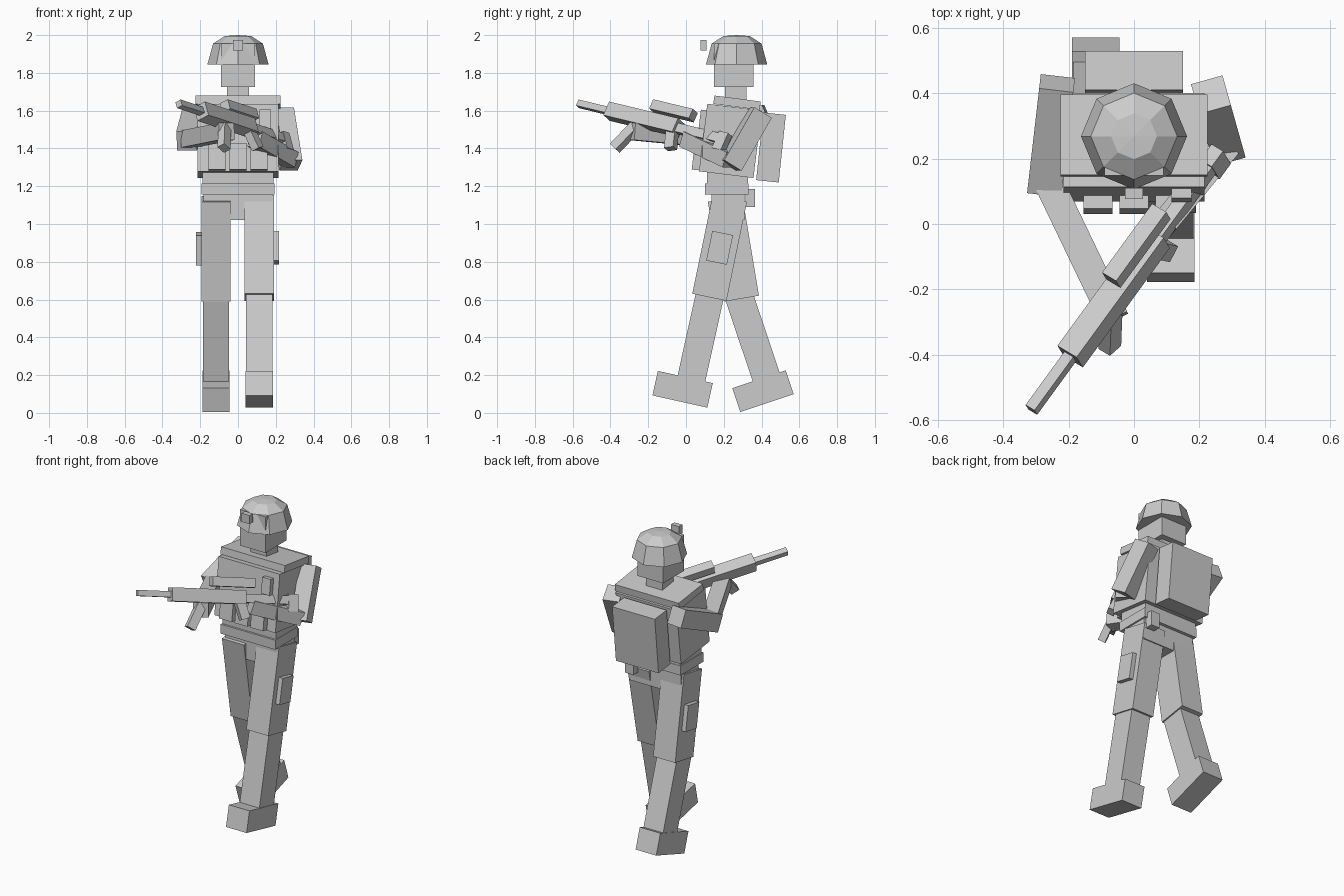
import bpy, bmesh
from math import radians, cos, sin
from mathutils import Matrix, Vector

if "Cube" in bpy.data.objects:
    bpy.data.objects.remove(bpy.data.objects["Cube"], do_unlink=True)

grey = bpy.data.materials.new("plain_grey")
grey.use_nodes = True
GREY = (0.6, 0.6, 0.6, 1)
grey.diffuse_color = GREY
grey.node_tree.nodes["Principled BSDF"].inputs["Base Color"].default_value = GREY


def finish(name, bm):
    mesh = bpy.data.meshes.new(name)
    bmesh.ops.recalc_face_normals(bm, faces=bm.faces)
    bm.to_mesh(mesh)
    bm.free()
    mesh.materials.append(grey)
    obj = bpy.data.objects.new(name, mesh)
    bpy.context.collection.objects.link(obj)
    return obj


def box(name, centre, size, frame=Matrix()):
    """Box with given centre and size, inside a local frame."""
    bm = bmesh.new()
    bmesh.ops.create_cube(bm, size=1, matrix=frame @ Matrix.Translation(centre) @ Matrix.Diagonal((*size, 1)))
    return finish(name, bm)


def pitched(centre, degrees):
    return Matrix.Translation(centre) @ Matrix.Rotation(radians(degrees), 4, 'X')


def limb(name, start, end, width, depth):
    """Box running from one joint to the next."""
    start, end = Vector(start), Vector(end)
    axis = (end - start).normalized()
    side = axis.cross(Vector((0, 0, 1))).normalized()
    up = side.cross(axis)
    frame = Matrix((side, up, axis)).transposed().to_4x4()
    frame.translation = (start + end) / 2
    return box(name, (0, 0, 0), (width, depth, (end - start).length), frame)


# Head, neck and faceted helmet
box("head", (0, 0.253, 1.84), (0.18, 0.21, 0.23))
box("neck", (0, 0.263, 1.70), (0.115, 0.115, 0.1), Matrix())
bm = bmesh.new()
rings = []
for radius, z in ((0.162, 1.845), (0.132, 1.955), (0.07, 1.995)):
    rings.append([bm.verts.new((radius * cos(radians(45 * i)), 0.268 + radius * sin(radians(45 * i)), z))
                  for i in range(8)])
apex = bm.verts.new((0, 0.268, 2.0))
bm.faces.new(rings[0])
for i in range(8):
    j = (i + 1) % 8
    for low, high in zip(rings, rings[1:]):
        bm.faces.new((low[i], low[j], high[j], high[i]))
    bm.faces.new((rings[-1][i], rings[-1][j], apex))
finish("helmet", bm)
box("helmet_mount", (0, 0.093, 1.947), (0.055, 0.033, 0.055))

# Torso, leaning slightly back
torso = pitched((0, 0.235, 1.44), -7)
box("vest", (0, 0, 0), (0.43, 0.29, 0.36), torso)
box("shoulder_yoke", (0, 0, 0), (0.45, 0.247, 0.045), pitched((0, 0.27, 1.642), -7.4))
for i, x in enumerate((-0.11, 0, 0.11)):
    box(f"pouch_{i + 1}", (x, -0.16, -0.105), (0.09, 0.05, 0.14), torso)
box("radio", (0.145, -0.155, 0.095), (0.06, 0.04, 0.1), torso)
box("backpack", (0, 0, 0), (0.3, 0.12, 0.36), pitched((0, 0.45, 1.405), -6))

# Waist
box("abdomen", (0, 0.22, 1.235), (0.375, 0.215, 0.09))
box("belt", (0, 0.215, 1.185), (0.385, 0.23, 0.06))
box("belt_pouch", (0.145, 0.34, 1.137), (0.06, 0.05, 0.095))
box("hips", (0, 0.222, 1.09), (0.365, 0.175, 0.14))

# Striding legs: side, thigh, shin and boot centres (y, z) and their pitch
legs = (
    ("left", 0.1125, (0.178, 0.874), -11.7, (0.076, 0.395), -12.5, (-0.018, 0.125)),
    ("right", -0.1165, (0.251, 0.869), 9.5, (0.354, 0.4), 18.5, (0.4075, 0.115)),
)
for name, x, thigh, thigh_tilt, shin, shin_tilt, boot in legs:
    sign = 1 if x > 0 else -1
    upper = pitched((x, *thigh), thigh_tilt)
    box(name + "_thigh", (0, 0, 0), (0.155, 0.185, 0.535), upper)
    box(name + "_thigh_pocket", (sign * 0.09, 0, 0), (0.03, 0.112, 0.16), upper)
    box(name + "_shin", (0, 0, 0), (0.138, 0.15, 0.46), pitched((x, *shin), shin_tilt))
    box(name + "_boot", (0, 0, 0), (0.145, 0.298, 0.133), pitched((x, *boot), shin_tilt))

# Arms
limb("right_upper_arm", (-0.235, 0.43, 1.58), (-0.272, 0.11, 1.44), 0.105, 0.11)
limb("right_forearm", (-0.262, 0.13, 1.45), (-0.06, -0.29, 1.49), 0.09, 0.09)
limb("left_upper_arm", (0.235, 0.395, 1.59), (0.28, 0.235, 1.31), 0.1, 0.11)
limb("left_forearm", (0.28, 0.23, 1.34), (0.09, 0.0, 1.45), 0.08, 0.085)

# Rifle frame: x runs back along the weapon, z is its rolled up direction
back = Vector((0.59, 0.81, -0.195)).normalized()
side = Vector((0, 0, 1)).cross(back).normalized()
rifle = Matrix((back, side, back.cross(side))).transposed().to_4x4()
rifle.translation = (-0.195, -0.405, 1.597)
rifle = rifle @ Matrix.Rotation(radians(-25), 4, 'X')
box("rifle_barrel", (-0.1, 0, 0), (0.21, 0.035, 0.035), rifle)
box("rifle_body", (0.23, 0, 0), (0.46, 0.075, 0.08), rifle)
box("rifle_sight", (0.385, 0, 0.085), (0.265, 0.055, 0.055), rifle)
box("rifle_stock", (0.6, 0, -0.005), (0.3, 0.04, 0.05), rifle)
box("rifle_butt", (0.76, 0, -0.02), (0.06, 0.045, 0.1), rifle)
for name, at, lean, length in (("rifle_magazine", 0.21, 25, 0.19), ("rifle_grip", 0.43, -20, 0.11)):
    tilt = Matrix.Translation((at, 0, -0.02)) @ Matrix.Rotation(radians(lean), 4, 'Y')
    box(name, (0, 0, -length / 2), (0.055, 0.045, length), rifle @ tilt)
